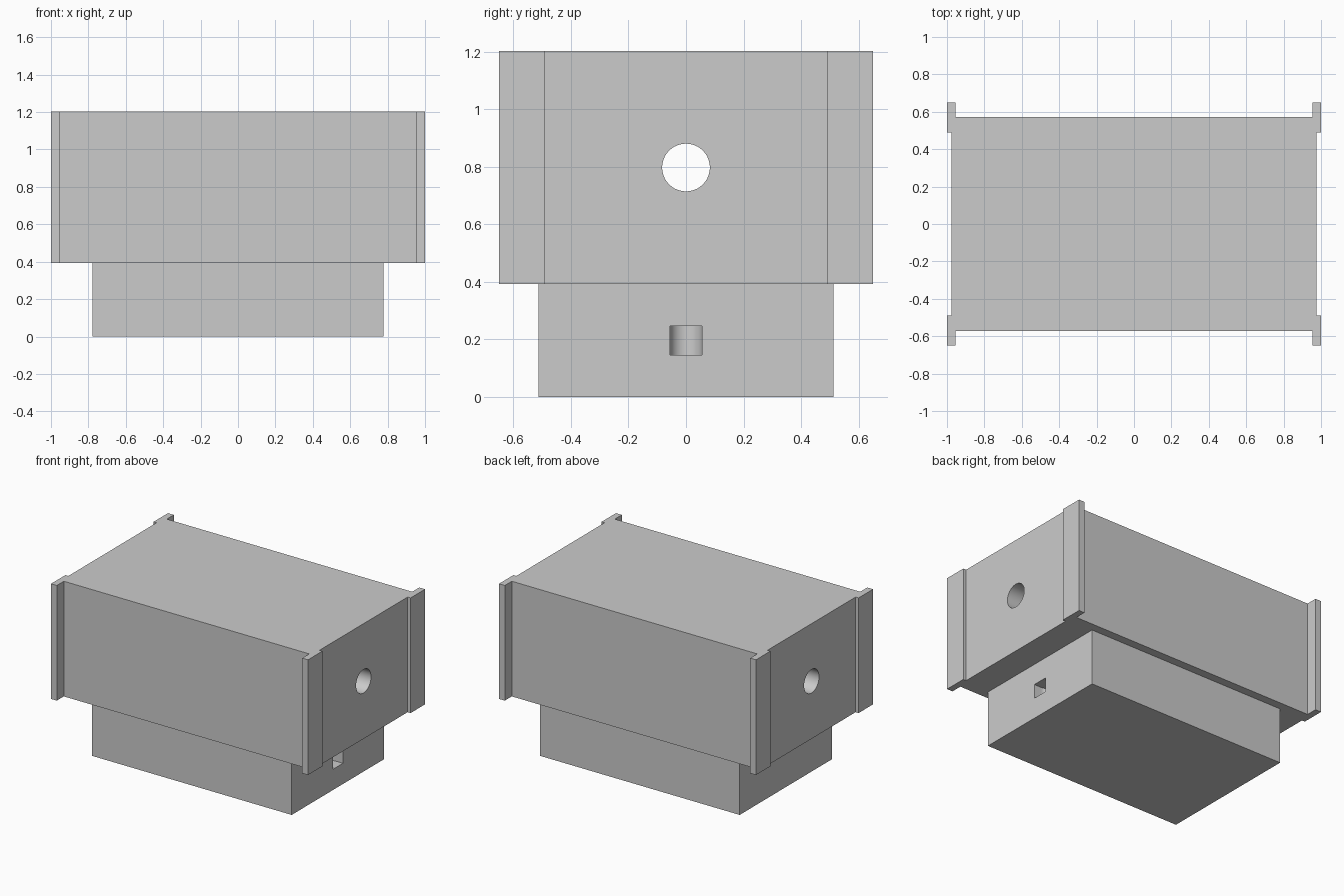
import bpy
import bmesh

cube = bpy.data.objects.get("Cube")
if cube:
    bpy.data.objects.remove(cube, do_unlink=True)

SEAM, TOP = 0.393, 1.203

grey = bpy.data.materials.new("light_grey")
grey.use_nodes = True
colour = (0.6, 0.6, 0.6, 1)
grey.diffuse_color = colour
grey.node_tree.nodes["Principled BSDF"].inputs["Base Color"].default_value = colour


def prism(name, outline, z0, z1):
    """Extrude an xy outline from z0 up to z1."""
    bm = bmesh.new()
    face = bm.faces.new([bm.verts.new((x, y, z0)) for x, y in outline])
    new = bmesh.ops.extrude_face_region(bm, geom=[face])["geom"]
    bmesh.ops.translate(bm, vec=(0, 0, z1 - z0),
                        verts=[v for v in new if isinstance(v, bmesh.types.BMVert)])
    bmesh.ops.recalc_face_normals(bm, faces=bm.faces)
    mesh = bpy.data.meshes.new(name)
    bm.to_mesh(mesh)
    bm.free()
    mesh.materials.append(grey)
    obj = bpy.data.objects.new(name, mesh)
    bpy.context.collection.objects.link(obj)
    return obj


def rectangle(x0, x1, y):
    return [(x0, -y), (x1, -y), (x1, y), (x0, y)]


def cut(target, cutter):
    """Subtract the cutter and keep the edges of the opening sharp."""
    mod = target.modifiers.new("cut", "BOOLEAN")
    mod.operation = "DIFFERENCE"
    mod.solver = "EXACT"
    mod.object = cutter
    bpy.ops.object.select_all(action="DESELECT")
    target.select_set(True)
    bpy.context.view_layer.objects.active = target
    bpy.ops.object.modifier_apply(modifier=mod.name)
    bpy.data.objects.remove(cutter, do_unlink=True)
    bpy.ops.object.shade_smooth_by_angle()


def cylinder(name, radius, depth, location, rotation=(0, 0, 0)):
    bpy.ops.mesh.primitive_cylinder_add(vertices=48, radius=radius, depth=depth,
                                        location=location, rotation=rotation)
    obj = bpy.context.object
    obj.name = name
    obj.data.materials.append(grey)
    obj.hide_render = True
    return obj


# Upper block with a flange at each corner, from a mirrored quarter outline
quarter = [(0.977, 0.49), (1, 0.49), (1, 0.65), (0.955, 0.65), (0.955, 0.572)]
outline = []
for sx, sy in ((1, 1), (-1, 1), (-1, -1), (1, -1)):
    corner = [(sx * x, sy * y) for x, y in quarter]
    outline += corner if sx * sy > 0 else corner[::-1]
upper_block = prism("upper_block", outline, SEAM, TOP)

# Round hole running the whole length
cut(upper_block, cylinder("bore_cutter", 0.083, 3, (0, 0, 0.798), (0, 1.570796, 0)))

# Narrower base
base_block = prism("base_block", rectangle(-0.777, 0.777, 0.513), 0, SEAM)

# Slot with a rounded inner end, on one end of the base
cut(base_block, cylinder("slot_end_cutter", 0.056, 0.1, (0.72, 0, 0.196)))
slot = prism("slot_cutter", rectangle(0.72, 0.85, 0.056), 0.146, 0.246)
slot.hide_render = True
cut(base_block, slot)
